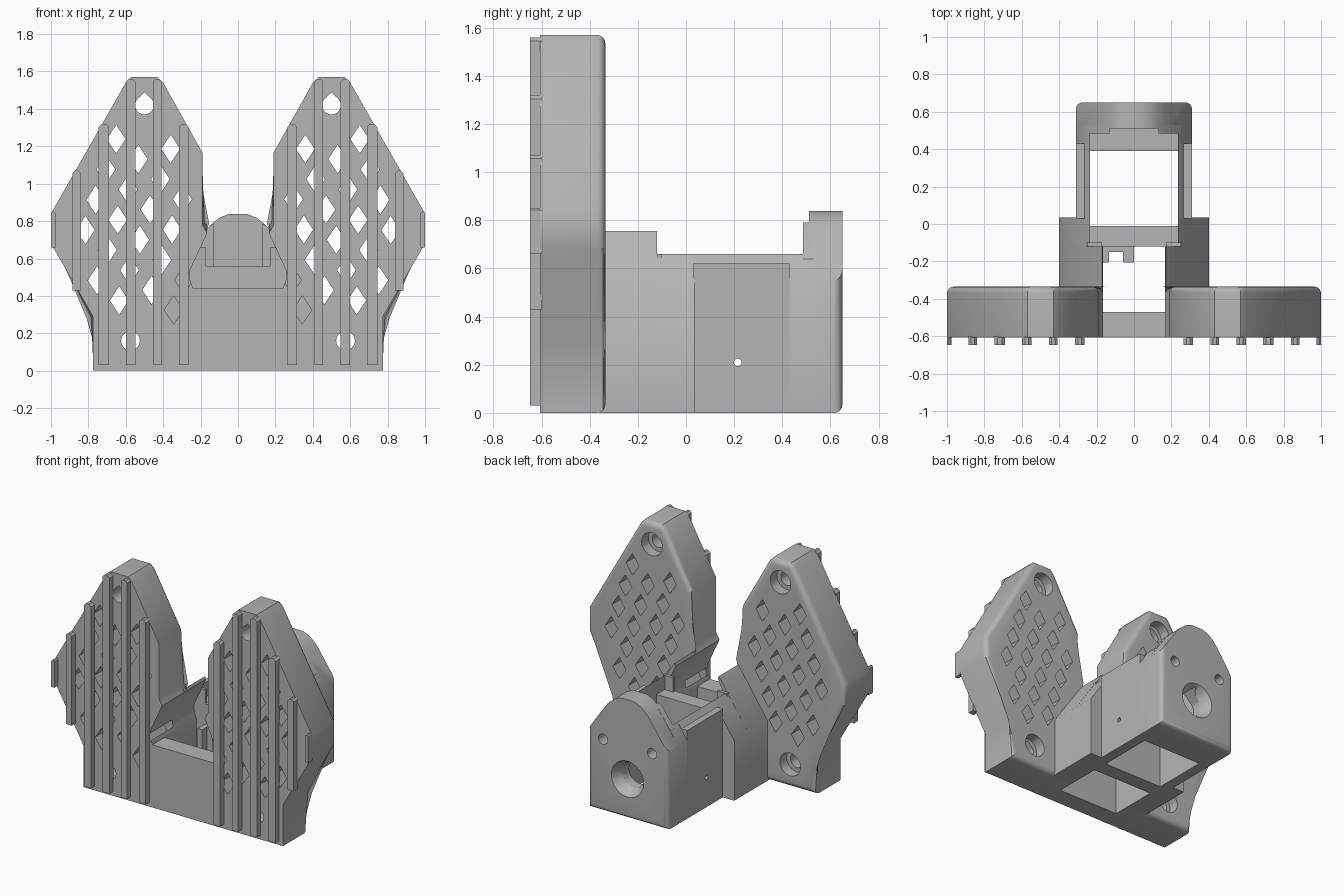
import bpy, bmesh, math
from mathutils import Vector

cube = bpy.data.objects.get("Cube")
if cube:
    bpy.data.objects.remove(cube, do_unlink=True)

grey = bpy.data.materials.new("plain_grey")
grey.use_nodes = True
COLOUR = (0.46, 0.46, 0.46, 1)
grey.diffuse_color = COLOUR
grey.node_tree.nodes["Principled BSDF"].inputs["Base Color"].default_value = COLOUR


def add_prism(bm, pts, y0, y1, side=1, scale_back=1, centre=(0, 0)):
    """Extrude an x-z outline along y; the back end can be scaled about a centre."""
    cx, cz = centre
    front = [bm.verts.new((side * x, y0, z)) for x, z in pts]
    back = [bm.verts.new((side * (cx + (x - cx) * scale_back), y1,
                          cz + (z - cz) * scale_back)) for x, z in pts]
    n = len(pts)
    bm.faces.new(front)
    bm.faces.new(back)
    for i in range(n):
        j = (i + 1) % n
        bm.faces.new((front[i], front[j], back[j], back[i]))


def finish(bm, name, smooth=True):
    bmesh.ops.recalc_face_normals(bm, faces=bm.faces)
    mesh = bpy.data.meshes.new(name)
    bm.to_mesh(mesh)
    bm.free()
    mesh.materials.append(grey)
    ob = bpy.data.objects.new(name, mesh)
    bpy.context.collection.objects.link(ob)
    if smooth:
        shade(ob)
    return ob


def shade(ob):
    bpy.ops.object.select_all(action='DESELECT')
    ob.select_set(True)
    bpy.context.view_layer.objects.active = ob
    bpy.ops.object.shade_smooth_by_angle(angle=math.radians(35))


def prism(name, pts, y0, y1, side=1, round_back=0, skip=lambda a, b: False):
    bm = bmesh.new()
    add_prism(bm, pts, y0, y1, side)
    if round_back:
        edges = [e for e in bm.edges
                 if all(abs(v.co.y - y1) < 1e-5 for v in e.verts)
                 and not skip(e.verts[0].co, e.verts[1].co)]
        bmesh.ops.bevel(bm, geom=edges, offset=round_back, segments=4,
                        profile=0.5, affect='EDGES')
    return finish(bm, name)


def rect(x0, x1, z0, z1):
    return [(x0, z0), (x1, z0), (x1, z1), (x0, z1)]


def box(name, x0, x1, y0, y1, z0, z1, side=1):
    return prism(name, rect(x0, x1, z0, z1), y0, y1, side)


def circle(cx, cz, r, n=24):
    return [(cx + r * math.cos(math.tau * i / n), cz + r * math.sin(math.tau * i / n))
            for i in range(n)]


def teardrop(cx, cz, r, n=20):
    arc = [math.radians(135 + 270 * i / n) for i in range(n + 1)]
    return [(cx + r * math.cos(a), cz + r * math.sin(a)) for a in arc] + [(cx, cz + r * 1.35)]


def cut(ob, cutters):
    """Subtract groups of prisms and bake the result."""
    helpers = []
    for group in cutters:
        bm = bmesh.new()
        for args in group:
            add_prism(bm, *args)
        helper = finish(bm, "cutter", False)
        helper.hide_render = True
        helpers.append(helper)
        mod = ob.modifiers.new("cut", 'BOOLEAN')
        mod.operation = 'DIFFERENCE'
        mod.solver = 'EXACT'
        mod.object = helper
    bpy.context.view_layer.update()
    graph = bpy.context.evaluated_depsgraph_get()
    mesh = bpy.data.meshes.new_from_object(ob.evaluated_get(graph))
    ob.modifiers.clear()
    ob.data = mesh
    for helper in helpers:
        bpy.data.objects.remove(helper, do_unlink=True)
    shade(ob)


# Wing plates: outline, lattice and bolt holes
WING = [(.24, 0), (.775, 0), (.775, .29), (1, .68), (1, .84), (.6, 1.54), (.57, 1.57),
        (.43, 1.57), (.4, 1.54), (.19, 1.165), (.19, .78), (.165, .735), (.26, .53),
        (.255, .48), (.24, .44)]
BOLTS = [Vector((.5, 1.42)), Vector((.575, .16))]


def lattice():
    for i in range(-8, 9):
        for j in range(-8, 9):
            x, z = .525 + .118 * i + .055 * j, .70 + .107 * i - .162 * j
            inside = (.285 < x < .93 and z > .26 and x + .575 * z < 1.39
                      and x - .577 * z < .53 and x - .56 * z > -.37)
            if inside and all((Vector((x, z)) - b).length > .15 for b in BOLTS):
                yield [(x - .05, z), (x, z - .076), (x + .05, z), (x, z + .076)]


RIBS = [(.265, .315, .03, 1.32), (.41, .455, .03, 1.56), (.547, .6, .03, 1.56),
        (.69, .745, .03, 1.32), (.84, .885, .43, 1.07), (.975, 1, .66, .85)]

for side, tag in ((1, "left"), (-1, "right")):
    wing = prism(tag + "_wing_plate", WING, -.607, -.335, side, .035,
                 lambda a, b: max(a.z, b.z) < .76 and max(abs(a.x), abs(b.x)) < .27)
    through = [(p, -.7, -.3, side) for p in lattice()]
    through += [(teardrop(b.x, b.y, .05), -.7, -.3, side) for b in BOLTS]
    bores = [(circle(b.x, b.y, .08), -.41, -.3, side) for b in BOLTS]
    cut(wing, [through, bores])

    # Raised vertical ribs with rounded ends
    for k, (x0, x1, z0, z1) in enumerate(RIBS):
        c = (x1 - x0) * .3
        prism(f"{tag}_rib_{k + 1}",
              [(x0, z0), (x1, z0), (x1, z1 - c), (x1 - c, z1), (x0 + c, z1), (x0, z1 - c)],
              -.648, -.6, side)

    # Body shoulders behind the wing, with sloping tops
    prism(tag + "_front_shoulder",
          [(.24, 0), (.4, 0), (.4, .42), (.172, .755), (.165, .735), (.26, .53),
           (.255, .48), (.24, .44)], -.36, -.12, side)
    box(tag + "_collar", .17, .25, -.12, -.1, .5, .66, side)
    prism(tag + "_middle_shoulder",
          [(.235, 0), (.4, 0), (.4, .42), (.235, .66)], -.12, .035, side)

    # Rear box walls
    wall = prism(tag + "_rear_wall_side",
                 [(.235, 0), (.31, 0), (.31, .62), (.265, .62), (.235, .66)],
                 .03, .43, side)
    bm = bmesh.new()
    bmesh.ops.create_cone(bm, cap_ends=True, segments=16, radius1=.016,
                          radius2=.016, depth=.3)
    for v in bm.verts:
        v.co = Vector((side * .27 + v.co.z, .215 + v.co.x, .21 + v.co.y))
    pin = finish(bm, "pin_cutter", False)
    pin.hide_render = True
    mod = wall.modifiers.new("pin_hole", 'BOOLEAN')
    mod.solver = 'EXACT'
    mod.object = pin
    cut(wall, [])
    bpy.data.objects.remove(pin, do_unlink=True)
    prism(tag + "_rear_wall_corner",
          [(.235, 0), (.31, 0), (.31, .55), (.235, .66)], .43, .53, side)

    # Inner lip in front of the arched end
    prism(tag + "_end_lip",
          [(.13, 0), (.25, 0), (.25, .64), (.16, .765), (.13, .79)], .485, .53, side)

# Low wall and floor parts between the wings
box("front_wall", -.25, .25, -.607, -.47, 0, .44)
crossbar = box("crossbar", -.24, .24, -.12, -.01, 0, .56)
cut(crossbar, [[(circle(s * .19, .52, .02, 16), -.2, -.06) for s in (1, -1)]])
box("rear_ledge", -.24, .24, .39, .52, 0, .08)

# Small cable clip in front of the crossbar
prism("clip_hook_outer", rect(-.17, -.135, .1, .42), -.205, -.11)
prism("clip_hook_inner", rect(-.06, 0, .1, .42), -.205, -.11)
box("clip_bridge", -.17, 0, -.15, -.11, .1, .42)

# Arched rear end with a flared cable hole and two screw holes
half = [(.31, 0), (.31, .55), (.17, .75), (.14, .785), (.1, .818), (.05, .838)]
arch = half + [(-x, z) for x, z in reversed(half)]
end = prism("arched_end", arch, .51, .65, 1, .035, lambda a, b: min(a.z, b.z) > .5)
screws = [(circle(s * .19, .51, .036, 20), .57, .7) for s in (1, -1)]
cut(end, [[(teardrop(0, .28, .085), .4, .7)] + screws,
          [(circle(0, .28, .08, 32), .575, .66, 1, 1.65, (0, .28))]])
